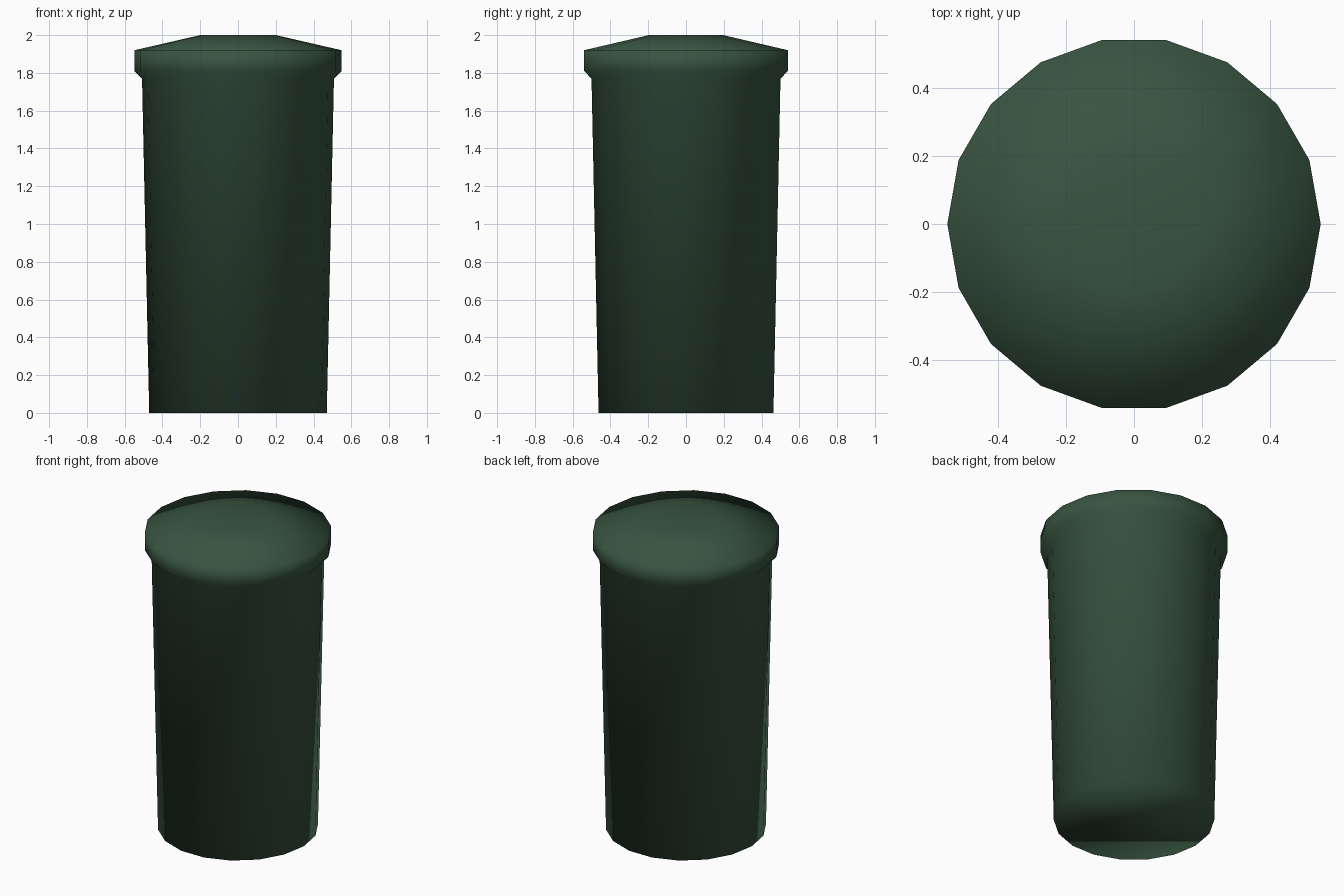
import bpy, bmesh, math

if "Cube" in bpy.data.objects:
    bpy.data.objects.remove(bpy.data.objects["Cube"])

SIDES = 18
# radius, height of each ring from the base to the flat crown
PROFILE = [(0.47, 0.0), (0.508, 1.77), (0.548, 1.81), (0.548, 1.92), (0.2, 2.0)]

green = bpy.data.materials.new("dark_green")
green.diffuse_color = (0.04, 0.09, 0.052, 1)
green.use_nodes = True
green.node_tree.nodes["Principled BSDF"].inputs["Base Color"].default_value = green.diffuse_color

# Tapered bin body with rolled collar and shallow domed lid, one smooth shell
bm = bmesh.new()
rings = []
for r, z in PROFILE:
    rings.append([bm.verts.new((r * math.cos(math.tau * i / SIDES),
                                r * math.sin(math.tau * i / SIDES), z))
                  for i in range(SIDES)])
for low, high in zip(rings, rings[1:]):
    for i in range(SIDES):
        j = (i + 1) % SIDES
        bm.faces.new((low[i], low[j], high[j], high[i]))

# Closed base and flat crown
bm.faces.new(rings[0][::-1])
bm.faces.new(rings[-1])
for f in bm.faces:
    f.smooth = True

mesh = bpy.data.meshes.new("lidded_bin")
bm.to_mesh(mesh)
bm.free()
mesh.materials.append(green)
bpy.context.collection.objects.link(bpy.data.objects.new("lidded_bin", mesh))
